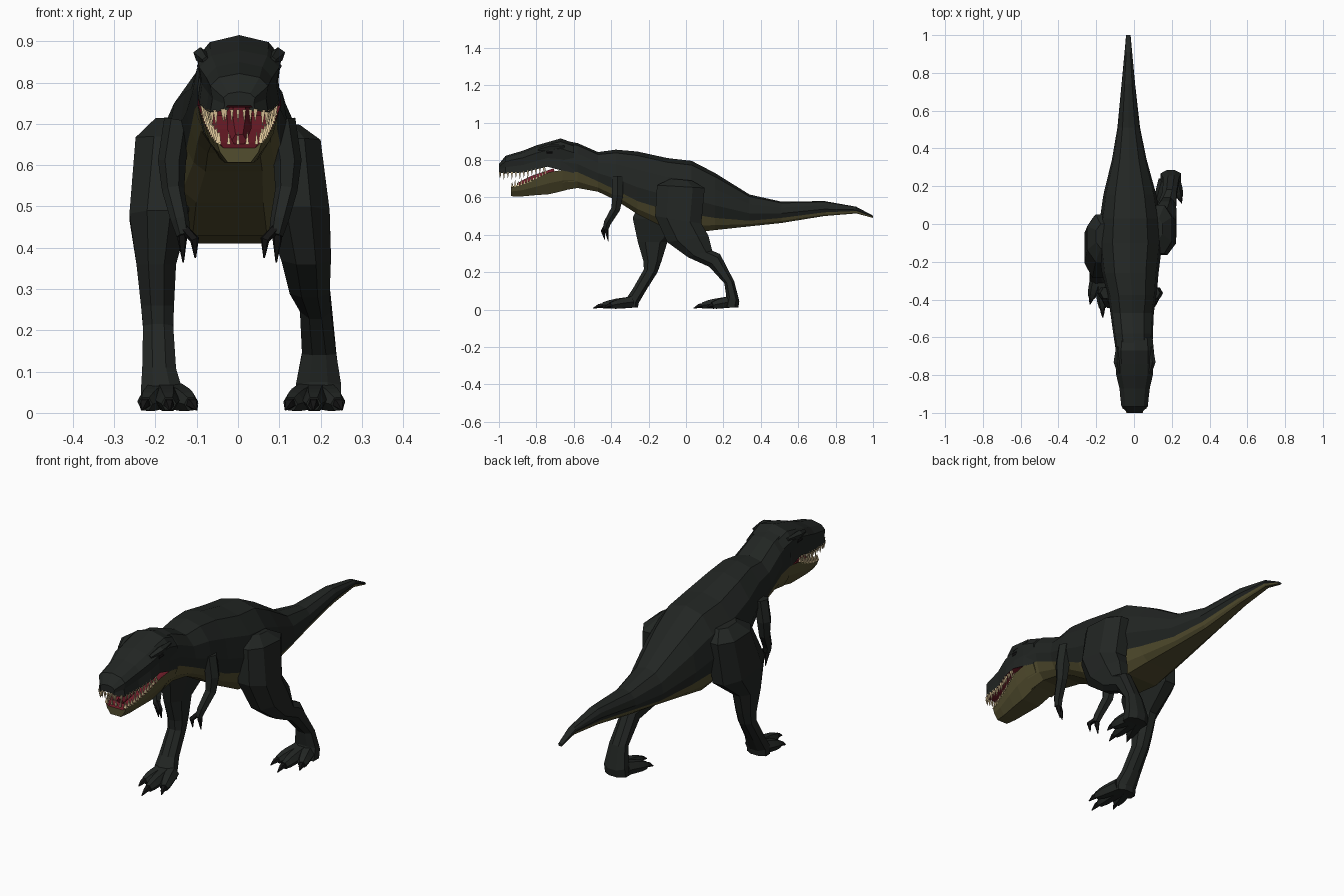
import bpy, bmesh, math
from mathutils import Vector


def material(name, r, g, b):
    m = bpy.data.materials.new(name)
    m.diffuse_color = (r, g, b, 1)
    return m


HIDE = material("dark hide", 0.016, 0.019, 0.017)
BELLY = material("olive belly", 0.085, 0.074, 0.028)
FLESH = material("mouth flesh", 0.16, 0.012, 0.022)
TOOTH = material("ivory", 0.75, 0.58, 0.33)
CLAW = material("claw", 0.007, 0.007, 0.007)


def build(name, stacks, mats, seg_mat=lambda i: 0):
    """Skin each stack of rings; seg_mat picks the material per ring segment."""
    bm = bmesh.new()
    for rings in stacks:
        vs = [[bm.verts.new(p) for p in ring] for ring in rings]
        n = len(rings[0])
        for a, b in zip(vs, vs[1:]):
            for i in range(n):
                j = (i + 1) % n
                bm.faces.new((a[i], a[j], b[j], b[i])).material_index = seg_mat(i)
        bm.faces.new(vs[0])
        bm.faces.new(vs[-1])
    bmesh.ops.recalc_face_normals(bm, faces=bm.faces)
    me = bpy.data.meshes.new(name)
    bm.to_mesh(me)
    bm.free()
    for m in mats:
        me.materials.append(m)
    ob = bpy.data.objects.new(name, me)
    bpy.context.collection.objects.link(ob)
    return ob


def tube(pts, radii, n=6):
    """Rings of n points across a path."""
    pts = [Vector(p) for p in pts]
    rings = []
    for k, (p, r) in enumerate(zip(pts, radii)):
        d = (pts[min(k + 1, len(pts) - 1)] - pts[max(k - 1, 0)]).normalized()
        u = d.cross(Vector((1, 0, 0))).normalized()
        v = d.cross(u)
        rings.append([p + r * (math.cos(a) * u + math.sin(a) * v)
                      for a in (2 * math.pi * (i + 0.5) / n for i in range(n))])
    return rings


def mirrored(y, cx, half):
    """Full ring from a half outline running top to bottom."""
    left = [(-x, z) for x, z in reversed(half) if x > 0]
    return [(cx + x, y, z) for x, z in half + left]


def lerp(table, y, col):
    for a, b in zip(table, table[1:]):
        if a[0] <= y <= b[0]:
            return a[col] + (b[col] - a[col]) * (y - a[0]) / (b[0] - a[0])
    return table[-1][col]


# Neck, trunk and tail: y, centre x, top, colour line, bottom, half width, width at colour line
BODY = [(-0.66, 0, 0.905, 0.745, 0.637, 0.098, 0.098), (-0.58, -0.005, 0.89, 0.735, 0.65, 0.105, 0.10),
        (-0.47, -0.01, 0.842, 0.685, 0.63, 0.115, 0.105), (-0.375, -0.01, 0.855, 0.64, 0.585, 0.13, 0.115),
        (-0.26, -0.02, 0.845, 0.58, 0.51, 0.15, 0.135), (-0.1, -0.02, 0.81, 0.53, 0.43, 0.17, 0.15),
        (0.03, -0.02, 0.795, 0.51, 0.41, 0.16, 0.14), (0.155, -0.022, 0.73, 0.49, 0.425, 0.14, 0.115),
        (0.34, -0.025, 0.615, 0.475, 0.445, 0.092, 0.075), (0.51, -0.028, 0.577, 0.49, 0.463, 0.06, 0.048),
        (0.74, -0.03, 0.58, 0.52, 0.5, 0.036, 0.028), (0.91, -0.03, 0.55, 0.527, 0.514, 0.02, 0.016),
        (1.0, -0.03, 0.502, 0.496, 0.49, 0.012, 0.01)]
rings = []
for y, cx, zt, zc, zb, w, wc in BODY:
    h = zt - zc
    rings.append(mirrored(y, cx, [(0, zt), (0.55 * w, zt - 0.08 * h), (0.9 * w, zt - 0.36 * h),
                                  (w, zt - 0.72 * h), (wc, zc),
                                  (0.85 * wc, zb + 0.4 * (zc - zb)), (0.6 * wc, zb)]))
build("body_and_tail", [rings], [HIDE, BELLY], lambda i: 1 if 4 <= i <= 8 else 0)

# Upper head: y, top, bottom, half width
HEAD = [(-1.0, 0.778, 0.732, 0.038), (-0.965, 0.822, 0.728, 0.07), (-0.87, 0.85, 0.732, 0.08),
        (-0.8, 0.878, 0.75, 0.097), (-0.74, 0.895, 0.764, 0.1), (-0.67, 0.915, 0.745, 0.102),
        (-0.6, 0.89, 0.73, 0.095)]
rings = []
for y, zt, zb, w in HEAD:
    h = zt - zb
    rings.append(mirrored(y, 0.003, [(0, zt), (0.7 * w, zt - 0.1 * h), (w, zt - 0.32 * h),
                                     (0.93 * w, zt - 0.65 * h), (w, zb), (0.75 * w, zb + 0.012)]))
build("upper_head", [rings], [HIDE, FLESH], lambda i: 1 if 4 <= i <= 6 else 0)

# Lower jaw: y, top, bottom, half width
JAW = [(-0.935, 0.657, 0.606, 0.055), (-0.88, 0.67, 0.605, 0.068), (-0.8, 0.702, 0.612, 0.085),
       (-0.73, 0.735, 0.617, 0.097), (-0.66, 0.746, 0.634, 0.101), (-0.6, 0.73, 0.65, 0.095)]
rings = []
for y, zt, zb, w in JAW:
    rings.append(mirrored(y, 0.003, [(0.7 * w, zt - 0.015), (w, zt), (0.85 * w, (zt + zb) / 2),
                                     (0.5 * w, zb)]))
build("lower_jaw", [rings], [BELLY, FLESH], lambda i: 1 if i in (0, 6, 7) else 0)

# Tongue
build("tongue", [tube([(0.003, -0.9, 0.66), (0.003, -0.82, 0.69), (0.003, -0.7, 0.73)],
                      [0.018, 0.03, 0.03])], [FLESH])

# Teeth along both jaws
teeth = []
for table, y0, y1, zcol, dz in ((HEAD, -0.995, -0.76, 2, -0.034), (JAW, -0.93, -0.75, 1, 0.03)):
    for k in range(12):
        y = y0 + (y1 - y0) * k / 11
        z, x = lerp(table, y, zcol), lerp(table, y, 3) * 0.93
        s = 1.0 if k % 2 else 0.75
        for side in (-1, 1):
            teeth.append(tube([(0.003 + side * x, y, z - 0.15 * dz),
                               (0.003 + side * x * 0.97, y, z + s * dz)], [0.008, 0.001], 4))
for k in range(5):
    x = -0.03 + 0.015 * k
    teeth.append(tube([(x, -0.993, 0.735), (x, -0.99, 0.705)], [0.006, 0.001], 4))
    teeth.append(tube([(x * 1.5, -0.928, 0.65), (x * 1.5, -0.928, 0.68)], [0.006, 0.001], 4))
build("teeth", teeth, [TOOTH])

# Brow ridges and eyes
build("brows", [tube([(0.003 + s * 0.08, -0.79, 0.853), (0.003 + s * 0.094, -0.73, 0.868),
                      (0.003 + s * 0.09, -0.65, 0.872)], [0.01, 0.018, 0.008], 5)
                for s in (-1, 1)], [HIDE])
build("eyes", [tube([(0.003 + s * 0.094, -0.745, 0.84), (0.003 + s * 0.094, -0.715, 0.84)],
                    [0.009, 0.009]) for s in (-1, 1)], [CLAW])


def leg_rings(table):
    """Each row: front y, z, back y, z, inner x, outer x."""
    out = []
    for yf, zf, yb, zb, xi, xo in table:
        cy, cz, hy, hz = (yf + yb) / 2, (zf + zb) / 2, (yf - yb) / 2, (zf - zb) / 2
        cx, hx = (xi + xo) / 2, (xo - xi) / 2
        out.append([(cx + hx * a, cy + hy * b, cz + hz * b) for a, b in
                    ((0.4, 1), (1, 0.5), (1, -0.5), (0.4, -1), (-0.4, -1), (-1, -0.5), (-1, 0.5), (-0.4, 1))])
    return out


# Legs in mid stride
RIGHT = [(-0.08, 0.7, 0.03, 0.69, 0.09, 0.15), (-0.155, 0.665, 0.1, 0.65, 0.07, 0.2),
         (-0.165, 0.5, 0.082, 0.46, 0.07, 0.222), (-0.1, 0.36, 0.12, 0.395, 0.105, 0.225),
         (0.01, 0.28, 0.14, 0.315, 0.125, 0.222), (0.125, 0.228, 0.182, 0.297, 0.15, 0.225),
         (0.205, 0.14, 0.258, 0.15, 0.155, 0.238), (0.215, 0.075, 0.285, 0.045, 0.14, 0.25),
         (0.2, 0.01, 0.28, 0.01, 0.14, 0.25)]
LEFT = [(-0.13, 0.715, 0.0, 0.71, -0.12, -0.2), (-0.2, 0.67, 0.05, 0.66, -0.1, -0.248),
        (-0.285, 0.49, 0.03, 0.46, -0.12, -0.263), (-0.257, 0.36, -0.1, 0.36, -0.15, -0.246),
        (-0.228, 0.26, -0.13, 0.262, -0.155, -0.235), (-0.225, 0.215, -0.152, 0.2, -0.157, -0.23),
        (-0.285, 0.11, -0.215, 0.1, -0.15, -0.232), (-0.315, 0.065, -0.253, 0.035, -0.135, -0.235),
        (-0.32, 0.01, -0.257, 0.01, -0.135, -0.235)]
build("right_leg", [leg_rings(RIGHT)], [HIDE])
build("left_leg", [leg_rings(LEFT)], [HIDE])

# Feet: three clawed toes each, given as base x, base y and toe tips
for side, bx, by, tips in (("right", 0.19, 0.23, ((0.115, 0.085), (0.182, 0.04), (0.252, 0.11))),
                           ("left", -0.18, -0.29, ((-0.1, -0.44), (-0.165, -0.497), (-0.233, -0.425)))):
    toes, claws = [], []
    for k, (tx, ty) in enumerate(tips):
        sx = bx + (tx - bx) * 0.35

        def at(t, z):
            return (sx + (tx - sx) * t, by + (ty - by) * t, z)
        toes.append(tube([at(0, 0.04), at(0.4, 0.032), at(0.58, 0.027), at(0.75, 0.022)],
                         [0.035, 0.03, 0.026, 0.018]))
        claws.append(tube([at(0.68, 0.025), at(0.85, 0.02), at(1, 0.007)], [0.015, 0.012, 0.002], 5))
    build(side + "_toes", toes, [HIDE])
    build(side + "_foot_claws", claws, [CLAW])

# Small two-fingered arms, mirrored about the trunk centre
for side, s in (("right", 1), ("left", -1)):
    def at(x, y, z):
        return (-0.02 + s * x, y, z)
    build(side + "_arm", [tube([at(0.125, -0.365, 0.71), at(0.14, -0.366, 0.61), at(0.137, -0.375, 0.54),
                                at(0.12, -0.42, 0.465), at(0.112, -0.43, 0.43)],
                               [0.034, 0.034, 0.027, 0.022, 0.017])], [HIDE])
    build(side + "_fingers", [tube([at(0.115, -0.428, 0.45), at(x, y - 0.01, 0.42), at(x * 0.98, y, z)],
                                   [0.013, 0.012, 0.002], 5)
                              for x, y, z in ((0.115, -0.415, 0.365), (0.085, -0.435, 0.375))], [CLAW])
